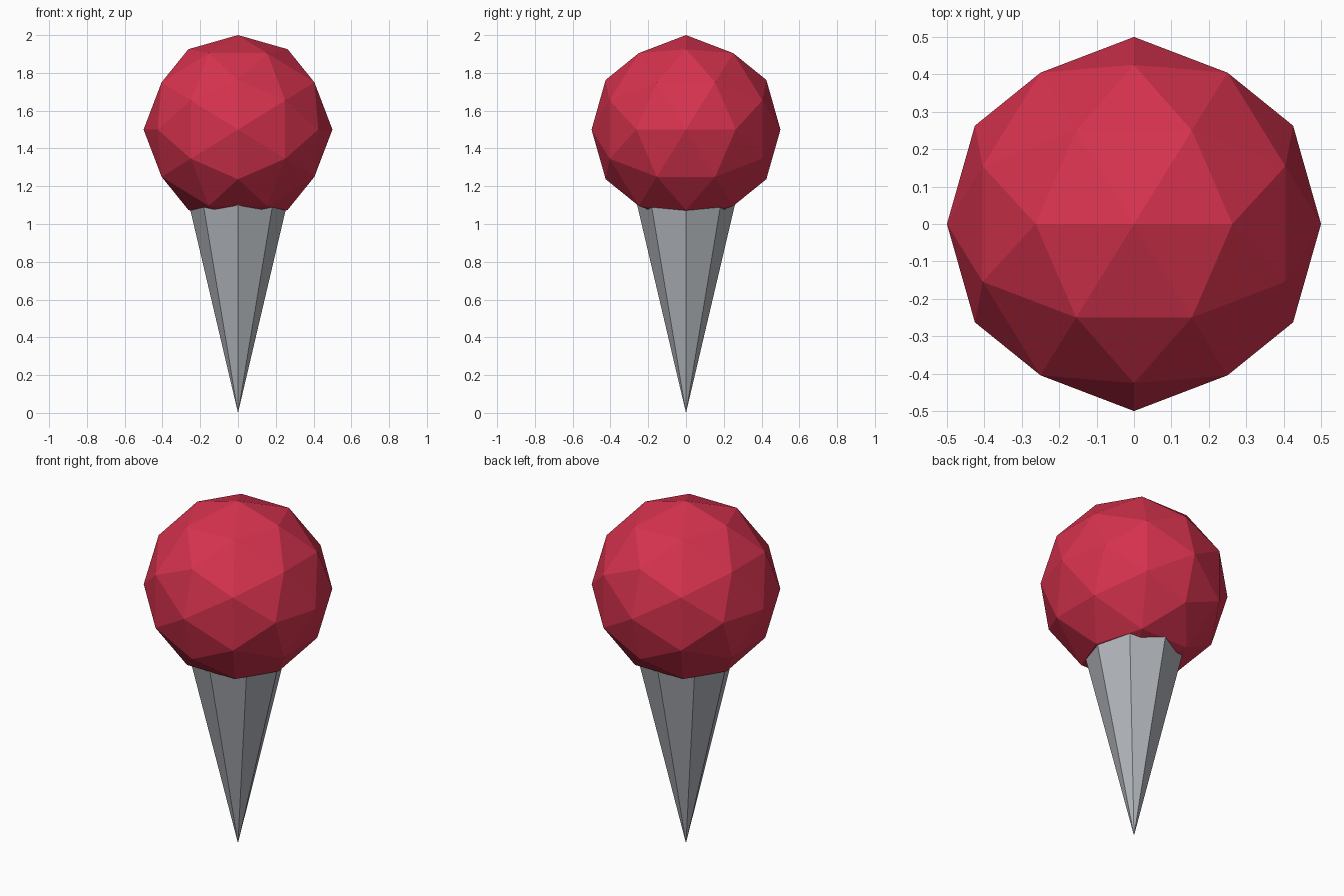
import bpy
import bmesh
import math
from mathutils import Matrix

if "Cube" in bpy.data.objects:
    bpy.data.objects.remove(bpy.data.objects["Cube"])


def material(name, rgb):
    m = bpy.data.materials.new(name)
    m.diffuse_color = (*rgb, 1.0)
    m.use_nodes = True
    m.node_tree.nodes["Principled BSDF"].inputs["Base Color"].default_value = m.diffuse_color
    return m


def add_object(name, bm, mat):
    mesh = bpy.data.meshes.new(name)
    bm.to_mesh(mesh)
    bm.free()
    mesh.materials.append(mat)
    obj = bpy.data.objects.new(name, mesh)
    bpy.context.collection.objects.link(obj)
    return obj


red = material("raspberry red", (0.67, 0.032, 0.075))
grey = material("light grey", (0.44, 0.46, 0.49))

# Scoop: low-poly icosphere, tilted so an edge midpoint faces straight up
bm = bmesh.new()
tilt = Matrix.Rotation(-math.atan(2 / (1 + math.sqrt(5))), 4, 'Y')
bmesh.ops.create_icosphere(bm, subdivisions=2, radius=0.5,
                           matrix=Matrix.Translation((0, 0, 1.5)) @ tilt)
add_object("scoop", bm, red)

# Cone: eight sides, point down, rim hidden inside the scoop
CONE_HEIGHT = 1.2
bm = bmesh.new()
bmesh.ops.create_cone(bm, cap_ends=True, segments=8,
                      radius1=0.0, radius2=0.235 * CONE_HEIGHT, depth=CONE_HEIGHT,
                      matrix=Matrix.Translation((0, 0, CONE_HEIGHT / 2)))
bmesh.ops.remove_doubles(bm, verts=bm.verts, dist=1e-5)
add_object("cone", bm, grey)
